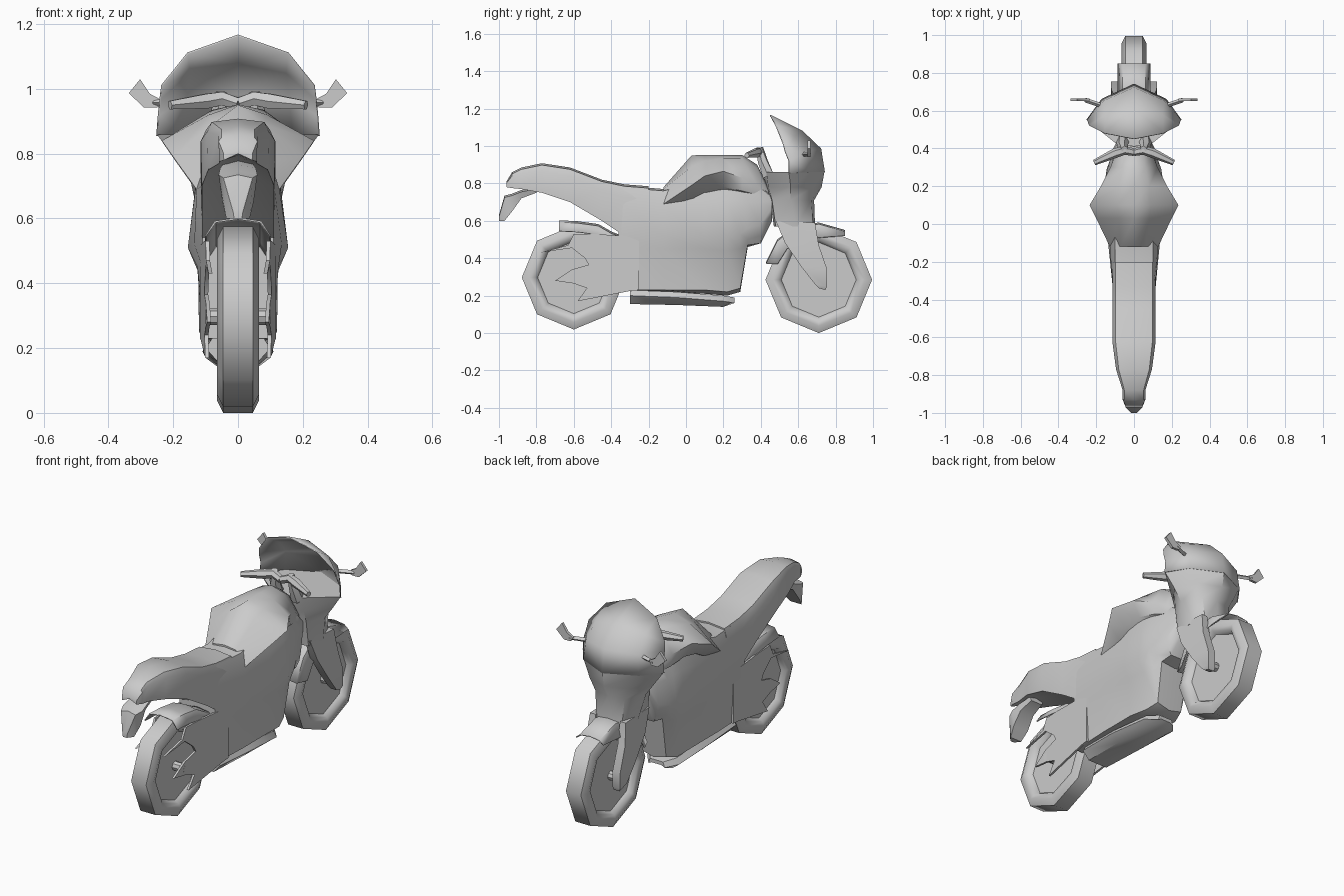
import bpy, bmesh, math
from mathutils import Vector

if "Cube" in bpy.data.objects:
    bpy.data.objects.remove(bpy.data.objects["Cube"])

grey = bpy.data.materials.new("plain grey")
grey.use_nodes = True
COLOUR = (.6, .6, .6, 1)
grey.diffuse_color = COLOUR
grey.node_tree.nodes["Principled BSDF"].inputs["Base Color"].default_value = COLOUR


def finish(name, bm, angle=42, mirror=False, thickness=0):
    bmesh.ops.recalc_face_normals(bm, faces=bm.faces)
    mesh = bpy.data.meshes.new(name)
    bm.to_mesh(mesh)
    bm.free()
    mesh.materials.append(grey)
    ob = bpy.data.objects.new(name, mesh)
    bpy.context.collection.objects.link(ob)
    bpy.ops.object.select_all(action='DESELECT')
    ob.select_set(True)
    bpy.context.view_layer.objects.active = ob
    bpy.ops.object.shade_smooth_by_angle(angle=math.radians(angle))
    if mirror:
        ob.modifiers.new("mirror", 'MIRROR')
    if thickness:
        solid = ob.modifiers.new("thickness", 'SOLIDIFY')
        solid.thickness = thickness
        solid.offset = 0
    return ob


def skin(name, rings, closed=True, **options):
    """Join successive rings of points with faces, capping closed ones."""
    bm = bmesh.new()
    rows = [[bm.verts.new(p) for p in ring] for ring in rings]
    n = len(rows[0])
    for a, b in zip(rows, rows[1:]):
        for i in range(n if closed else n - 1):
            j = (i + 1) % n
            bm.faces.new((a[i], a[j], b[j], b[i]))
    if closed:
        bm.faces.new(rows[0])
        bm.faces.new(rows[-1])
    return finish(name, bm, **options)


def whole(half):
    """Complete a half outline that starts and ends on the centre line."""
    return half + [(-p[0], *p[1:]) for p in half[-2:0:-1]]


def loft_y(name, sections):
    return skin(name, [whole([(x, y, z) for x, z in half]) for y, half in sections])


def loft_z(name, sections):
    return skin(name, [whole([(x, y, z) for x, y in half]) for z, half in sections])


def tube(name, points, radii, sides=6, mirror=True):
    rings = []
    for i, p in enumerate(points):
        way = Vector(points[min(i + 1, len(points) - 1)]) - Vector(points[max(i - 1, 0)])
        turn = way.to_track_quat('Z', 'Y')
        rings.append([Vector(p) + turn @ Vector((radii[i] * math.cos(k * math.tau / sides),
                                                radii[i] * math.sin(k * math.tau / sides), 0))
                      for k in range(sides)])
    return skin(name, rings, mirror=mirror)


# Eight-sided wheels with recessed discs, and their axles
def wheel(name, y, z, r):
    side = [(.03, r - .085), (.055, r - .07), (.065, r - .038), (.046, r)]
    profile = [(-x, q) for x, q in side] + side[::-1]
    rings = [[(x, y + q * math.cos(k * math.tau / 8), z + q * math.sin(k * math.tau / 8))
              for k in range(8)] for x, q in profile]
    skin(name + "_wheel", rings, angle=50)
    tube(name + "_axle", [(-.1, y, z), (.1, y, z)], [.025] * 2, 8, mirror=False)


wheel("front", .71, .285, .285)
wheel("rear", -.6, .297, .278)

# Engine fairing below the tank
loft_y("body", [
    (-.36, [(0, .79), (.1, .78), (.112, .7), (.11, .52), (.11, .45), (.1, .23), (0, .23)]),
    (-.12, [(0, .77), (.1, .76), (.128, .69), (.135, .52), (.125, .45), (.11, .23), (0, .22)]),
    (.1, [(0, .84), (.1, .82), (.13, .7), (.155, .51), (.125, .45), (.11, .23), (0, .21)]),
    (.22, [(0, .84), (.09, .82), (.13, .71), (.155, .51), (.125, .44), (.1, .22), (0, .2)]),
    (.29, [(0, .84), (.08, .82), (.125, .71), (.145, .53), (.115, .45), (.08, .24), (0, .22)]),
    (.33, [(0, .84), (.08, .8), (.115, .7), (.13, .56), (.11, .5), (.085, .47), (0, .46)]),
    (.4, [(0, .82), (.08, .78), (.1, .7), (.11, .58), (.1, .52), (.08, .48), (0, .48)]),
    (.46, [(0, .74), (.05, .73), (.08, .71), (.08, .67), (.07, .63), (.05, .6), (0, .6)])])

# Diamond-shaped fuel tank overhanging the fairing
loft_y("fuel_tank", [
    (-.12, [(0, .78), (.07, .77), (.128, .69), (.11, .67), (0, .67)]),
    (.03, [(0, .95), (.08, .89), (.2, .79), (.13, .72), (0, .7)]),
    (.1, [(0, .952), (.09, .92), (.235, .84), (.135, .76), (0, .7)]),
    (.2, [(0, .952), (.08, .935), (.175, .865), (.13, .78), (0, .7)]),
    (.3, [(0, .952), (.06, .935), (.125, .83), (.115, .76), (0, .7)]),
    (.38, [(0, .9), (.05, .88), (.095, .79), (.085, .74), (0, .7)]),
    (.44, [(0, .78), (.04, .77), (.07, .75), (.06, .72), (0, .7)])])

# Seat and tail
tail = [(-.2, .785, .49, .115), (-.33, .795, .52, .115), (-.45, .82, .6, .115), (-.62, .885, .7, .115),
        (-.77, .908, .75, .095), (-.88, .885, .77, .06), (-.93, .86, .775, .06), (-.96, .81, .78, .045)]
loft_y("seat_tail", [(y, [(0, top), (w * .85, top - .01), (w, top - .25 * (top - low)),
                          (w * .97, low), (0, low + .02)]) for y, top, low, w in tail])

# Hanging rear light and its bracket
loft_y("rear_light", [(y, [(0, top), (w, top - .01), (w * .8, low), (0, low)])
                      for y, top, low, w in [(-1, .63, .6, .015), (-.97, .735, .6, .045),
                                             (-.93, .745, .65, .06), (-.88, .765, .72, .055),
                                             (-.8, .78, .75, .045)]])

# Swing arm covers with jagged ends, closing in on the tyre towards the rear
cover = [(-.25, .54), (-.33, .52), (-.5, .53), (-.6, .53), (-.63, .47), (-.78, .43),
         (-.61, .455), (-.54, .4), (-.52, .365), (-.61, .34), (-.7, .28),
         (-.6, .265), (-.53, .24), (-.58, .17), (-.3, .225), (-.25, .23)]
skin("swing_arm_cover", [[(x + (y + .36) * .05, y, z) for y, z in cover] for x in (.1, .112)],
     mirror=True)

# Hugger over the rear tyre
skin("rear_hugger", [[(-.1, y, z - .055), (-.07, y, z - .01), (0, y, z),
                      (.07, y, z - .01), (.1, y, z - .055)]
                     for y, z in [(-.3, .5), (-.4, .54), (-.47, .58), (-.58, .595), (-.68, .6)]],
     closed=False, thickness=.006)

# Belly pan
loft_y("belly_pan", [(y, [(0, top), (w * .8, top), (w, top - .03), (w * .6, low), (0, low)])
                     for y, top, low, w in [(-.3, .23, .155, .1), (-.05, .22, .15, .11),
                                            (.2, .2, .14, .1), (.26, .19, .17, .05)]])

# Lower nose cowl narrowing to the fork head
loft_z("nose_cowl", [
    (.86, [(0, .74), (.17, .66), (.25, .55), (.1, .43), (0, .41)]),
    (.78, [(0, .725), (.12, .68), (.195, .56), (.1, .44), (0, .43)]),
    (.71, [(0, .685), (.09, .67), (.145, .56), (.1, .46), (0, .45)]),
    (.57, [(0, .69), (.08, .68), (.115, .59), (.1, .48), (0, .47)])])

# Open windscreen shell
screen = [[(0, .74, .86), (.17, .66, .86), (.25, .55, .855)],
          [(0, .72, .985), (.16, .65, .97), (.245, .55, .92)],
          [(0, .62, 1.08), (.15, .58, 1.05), (.24, .53, .97)],
          [(0, .45, 1.165), (.155, .48, 1.11), (.235, .52, 1.01)]]
skin("windscreen", screen, closed=False, mirror=True, thickness=.006)

# Fork legs running down to the front axle
skin("fork_leg", [[(.075, a, z), (x, a, z), (x, b, z - .01), (.075, b, z - .01)]
                  for z, a, b, x in [(.6, .48, .69, .11), (.48, .53, .71, .12),
                                     (.35, .62, .755, .122), (.26, .69, .755, .12),
                                     (.24, .71, .745, .11)]], mirror=True)

# Front mudguard arching behind the tyre
skin("front_mudguard", [[(-.085, y + dy, z - dz), (-.06, y, z), (0, y, z + .008),
                         (.06, y, z), (.085, y + dy, z - dz)]
                        for y, z, dy, dz in [(.85, .54, 0, .02), (.71, .58, 0, .07),
                                             (.58, .56, .02, .08), (.49, .49, .05, .04),
                                             (.43, .37, .06, 0)]], closed=False, thickness=.006)

# Handlebars with their risers
tube("handlebar", [(0, .38, .955), (.05, .39, .97), (.1, .375, .962), (.21, .325, .95)],
     [.02, .024, .026, .015])
tube("handlebar_riser", [(.06, .44, .84), (.06, .41, .92), (.05, .395, .99)], [.035, .028, .018])

# Mirrors on short stalks
skin("mirror", [[(.235, y, .965), (.25, y, .942), (.29, y, .942), (.337, y, .987),
                 (.302, y, 1.03), (.272, y, .985)] for y in (.65, .665)], mirror=True)
tube("mirror_stalk", [(.18, .63, .955), (.26, .657, .958)], [.012, .012], 4)
